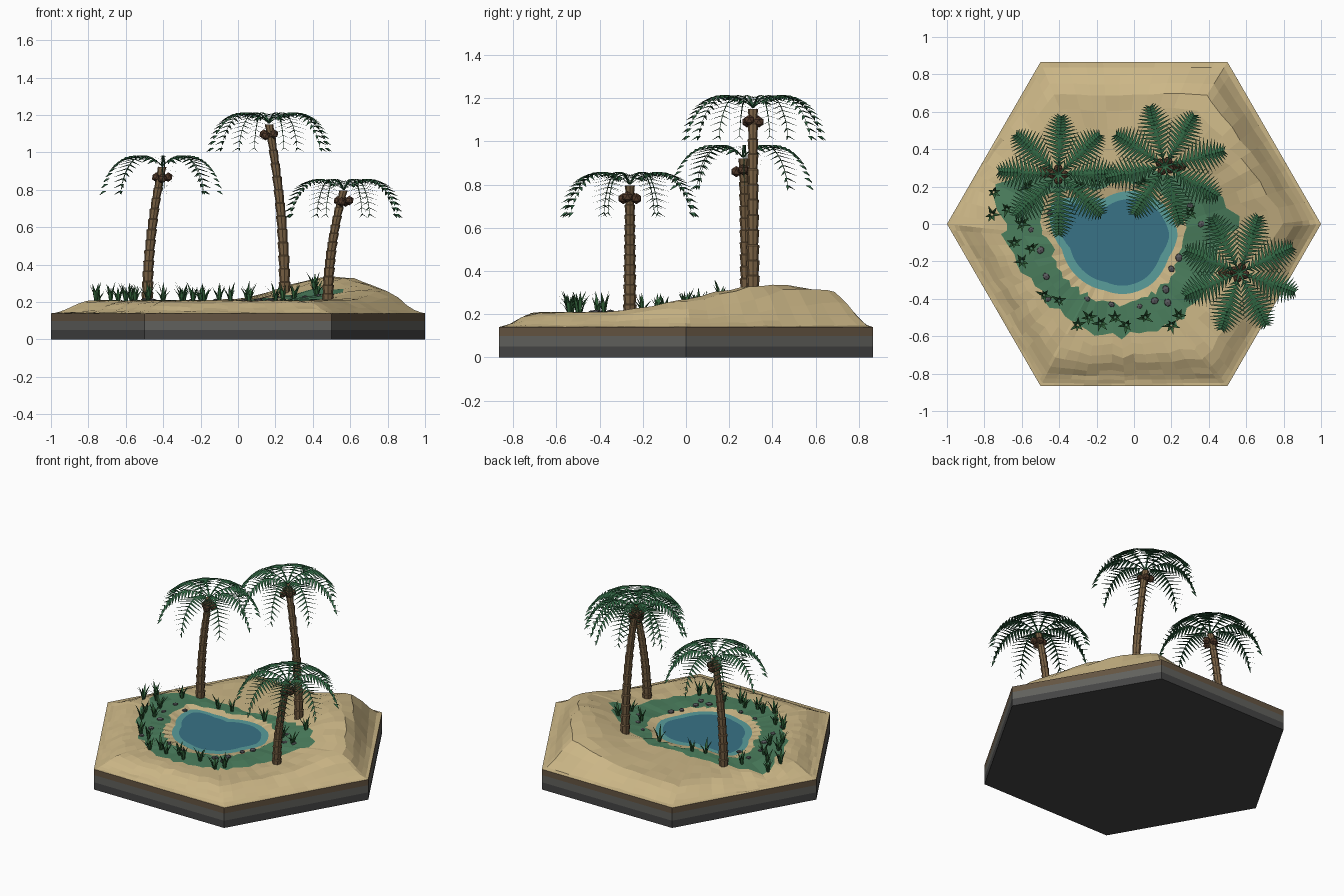
import bpy, bmesh, math, random
from mathutils import Vector, Matrix

if "Cube" in bpy.data.objects:
    bpy.data.objects.remove(bpy.data.objects["Cube"])

random.seed(4)
C = Vector((-0.1, -0.1))          # pond centre
TAU = math.tau


def mat(name, rgb):
    m = bpy.data.materials.new(name)
    m.diffuse_color = (*rgb, 1)
    m.use_nodes = True
    m.node_tree.nodes["Principled BSDF"].inputs["Base Color"].default_value = m.diffuse_color
    return m


SAND = mat("sand", (.60, .47, .24))
MOSS = mat("moss", (.07, .21, .11))
DEEP = mat("deep_water", (.04, .17, .24))
SHALLOW = mat("shallow_water", (.10, .34, .33))
SOIL = mat("soil", (.13, .09, .055))
STONE = mat("stone", (.12, .12, .11))
ROCK = mat("bedrock", (.06, .06, .06))
BARK = mat("bark", (.20, .125, .06))
LEAF = mat("leaf", (.03, .13, .055))
GRASS = mat("grass", (.03, .12, .04))
NUT = mat("nut", (.09, .045, .025))
PEBBLE = mat("pebble", (.10, .10, .11))


def finish(bm, name, *mats):
    me = bpy.data.meshes.new(name)
    bm.to_mesh(me)
    bm.free()
    for m in mats:
        me.materials.append(m)
    ob = bpy.data.objects.new(name, me)
    bpy.context.collection.objects.link(ob)
    return ob


def bridge(bm, a, b, mi=0):
    n = len(a)
    for i in range(n):
        j = (i + 1) % n
        bm.faces.new((a[i], a[j], b[j], b[i])).material_index = mi


def edge_dist(x, y):
    return .866 - max(x * math.cos(math.radians(a)) + y * math.sin(math.radians(a))
                      for a in range(30, 390, 60))


def height(x, y):
    n, t = .866 * x + .5 * y, -.5 * x + .866 * y
    dune = .13 * math.exp(-((n - .65) / .25) ** 2 - ((t - .10) / .54) ** 2)
    s = min(1, max(0, edge_dist(x, y) / .18))
    return .14 + s * s * (3 - 2 * s) * (.067 + dune)


def radial(points):
    """Radius as a function of the angle around the pond centre."""
    polar = sorted(((math.atan2(y - C.y, x - C.x) % TAU, math.hypot(x - C.x, y - C.y))
                    for x, y in points))
    polar = [(polar[-1][0] - TAU, polar[-1][1])] + polar + [(polar[0][0] + TAU, polar[0][1])]

    def r(a):
        for (a0, r0), (a1, r1) in zip(polar, polar[1:]):
            if a0 <= a <= a1:
                return r0 + (r1 - r0) * (a - a0) / max(a1 - a0, 1e-6)
    return r


pond = radial([(-.40, .10), (-.25, .10), (-.15, .09), (.02, .13), (.12, .08), (.19, -.06),
               (.14, -.17), (.06, -.29), (-.05, -.33), (-.15, -.31), (-.26, -.26),
               (-.34, -.13), (-.41, .02)])
moss = radial([(-.77, .20), (-.70, 0), (-.62, -.2), (-.5, -.38), (-.33, -.53), (-.15, -.59),
               (0, -.6), (.18, -.55), (.3, -.44), (.4, -.28), (.45, -.12), (.56, 0), (.47, .17),
               (.3, .24), (.1, .28), (-.1, .27), (-.3, .27), (-.55, .27)])
corners = [Vector((math.cos(k * TAU / 6), math.sin(k * TAU / 6))) for k in range(6)]

# layered hexagonal base
bm = bmesh.new()
rings = [[bm.verts.new((c.x, c.y, z)) for c in corners] for z in (0, .05, .10, .14)]
bm.faces.new(rings[0][::-1]).material_index = 0
for k in range(3):
    bridge(bm, rings[k], rings[k + 1], k)
finish(bm, "base_layers", ROCK, STONE, SOIL)

# sand with pond basin, mossy ring and dune
angles = sorted([i * TAU / 66 + .02 for i in range(66)] +
                [math.atan2(c.y - C.y, c.x - C.x) % TAU for c in corners])
bm = bmesh.new()
columns = []
for a in angles:
    d = Vector((math.cos(a), math.sin(a)))
    lo, hi = 0, 2
    for _ in range(40):
        mid = (lo + hi) / 2
        lo, hi = (mid, hi) if edge_dist(*(C + d * mid)) > 0 else (lo, mid)
    rp, rg = pond(a), moss(a) + random.uniform(-.03, .025)
    rin = rp + .095 + random.uniform(-.02, .02)
    rg = max(rg, rin + .05)
    radii = [(rp * .5, .17), (rp, .18), (rp + .045, .196), (rin, None), ((rin + rg) / 2, None),
             (rg, None)]
    radii += [(rg + (lo - rg) * f, None) for f in (.2, .4, .56, .7, .8, .88, .95, 1)]
    col = []
    for k, (r, z) in enumerate(radii):
        p = C + d * r
        if z is None:
            z = height(*p) + (random.uniform(-.004, .004) if k < 13 else 0)
        col.append(bm.verts.new((p.x, p.y, z)))
    columns.append(col)
rows = list(zip(*columns))
bm.faces.new(rows[0])
for k in range(len(rows) - 1):
    bridge(bm, rows[k + 1], rows[k], 1 if k in (3, 4) else 0)
bmesh.ops.recalc_face_normals(bm, faces=bm.faces)
finish(bm, "sand_ground", SAND, MOSS)

# pond water with shallow rim
bm = bmesh.new()
water = [[bm.verts.new((C.x + math.cos(a) * (pond(a) + o), C.y + math.sin(a) * (pond(a) + o), .197))
          for a in angles] for o in (0, .045)]
bm.faces.new(water[0])
bridge(bm, water[1], water[0], 1)
bmesh.ops.recalc_face_normals(bm, faces=bm.faces)
finish(bm, "pond_water", DEEP, SHALLOW)


def palm(tag, base, top, phase):
    # trunk of stacked flared segments
    base, top = Vector(base), Vector(top)
    bm = bmesh.new()
    n, prev = 13, None
    for i in range(n):
        for f, flare in ((0, .88), (.93, 1.1)):
            t = (i + f) / n
            p = base.lerp(top, t)
            p.xy = base.xy.lerp(top.xy, t ** 1.9)
            r = (.030 - .009 * t) * flare
            ring = [bm.verts.new(p + Vector((r * math.cos(k * TAU / 8), r * math.sin(k * TAU / 8), 0)))
                    for k in range(8)]
            if prev:
                bridge(bm, prev, ring)
            prev = ring
    bm.faces.new(prev)
    finish(bm, "palm_trunk_" + tag, BARK)

    # nuts below the crown
    bm = bmesh.new()
    for k in range(4):
        a = phase + k * TAU / 4
        off = Vector((.032 * math.cos(a), .032 * math.sin(a), -.065 + .008 * (k % 2)))
        bmesh.ops.create_icosphere(bm, subdivisions=1, radius=.026,
                                   matrix=Matrix.Translation(top + off))
    finish(bm, "palm_nuts_" + tag, NUT)

    # eight arching fronds: thin rib with paired leaflets
    bm = bmesh.new()
    steps = 16
    for k in range(8):
        a = phase + k * TAU / 8 + random.uniform(-.05, .05)
        out, side = Vector((math.cos(a), math.sin(a), 0)), Vector((-math.sin(a), math.cos(a), 0))
        reach = random.uniform(.95, 1.03)

        def rib(t):
            r = .31 * reach * (1 - (1 - t) ** 1.35)
            return top + out * r + Vector((0, 0, .33 * t - .46 * t * t))
        last = None
        for i in range(steps + 1):
            t = i / steps
            p = rib(t)
            w = side * (.006 * (1 - .8 * t))
            pair = [bm.verts.new(p - w), bm.verts.new(p + w)]
            if last:
                bm.faces.new((last[0], pair[0], pair[1], last[1]))
            last = pair
            if i < 2:
                continue
            length = .105 * min(1, t / .45 + .05) * (1 - .75 * max(0, (t - .5) / .5) ** 1.3)
            for s in (-1, 1):
                tip = p + side * s * length + out * .028 - Vector((0, 0, .022))
                bm.faces.new([bm.verts.new(v) for v in (p - out * .010, p + out * .012, tip)][::s])
    finish(bm, "palm_fronds_" + tag, LEAF)


palm("left", (-.485, .28, .20), (-.405, .265, .925), math.radians(90))
palm("back", (.25, .31, .24), (.165, .31, 1.155), math.radians(58))
palm("right", (.48, -.26, .20), (.565, -.26, .80), math.radians(70))

# grass tufts around the pond
bm = bmesh.new()
tufts = [(-.76, .05), (-.75, .17), (-.68, .08), (-.60, .0), (-.64, -.1), (-.55, -.13), (-.60, -.2),
         (-.48, -.38), (-.40, -.41), (-.30, -.54), (-.24, -.5), (-.18, -.53), (-.10, -.5),
         (-.04, -.54), (.06, -.5), (.20, -.54), (.24, -.49), (.30, .06), (.42, .0), (.41, .16),
         (-.57, .2), (-.29, .2), (-.2, .22), (.05, .22)]
for x, y in tufts:
    g = Vector((x, y, height(x, y) - .005))
    spin = random.random() * TAU
    for k in range(6):
        a = spin + k * TAU / 6 + random.uniform(-.3, .3)
        out, side = Vector((math.cos(a), math.sin(a), 0)), Vector((-math.sin(a), math.cos(a), 0))
        h, lean = random.uniform(.06, .11), random.uniform(.025, .055)
        root, mid = g + out * .006, g + out * (lean * .4) + Vector((0, 0, h * .55))
        v = [bm.verts.new(p) for p in (root - side * .006, root + side * .006, mid + side * .008,
                                       mid - side * .008, g + out * lean + Vector((0, 0, h)))]
        bm.faces.new(v[:4])
        bm.faces.new((v[3], v[2], v[4]))
finish(bm, "grass_tufts", GRASS)

# pebbles
bm = bmesh.new()
for x, y in [(.20, -.24), (.17, -.35), (.18, -.42), (.11, -.41), (.24, -.18), (.30, .10), (.36, .0),
             (.43, .0), (-.45, .06), (-.55, -.03), (-.50, -.14), (-.46, -.4), (-.47, -.28),
             (-.12, -.43), (.03, -.44), (-.25, -.4), (.22, .16), (-.55, .1)]:
    s = random.uniform(.014, .022)
    m = (Matrix.Translation((x, y, height(x, y) + .002)) @ Matrix.Rotation(random.random() * 3, 4, 'Z')
         @ Matrix.Diagonal((s * 1.2, s, s * .6, 1)))
    bmesh.ops.create_icosphere(bm, subdivisions=1, radius=1, matrix=m)
finish(bm, "pebbles", PEBBLE)
